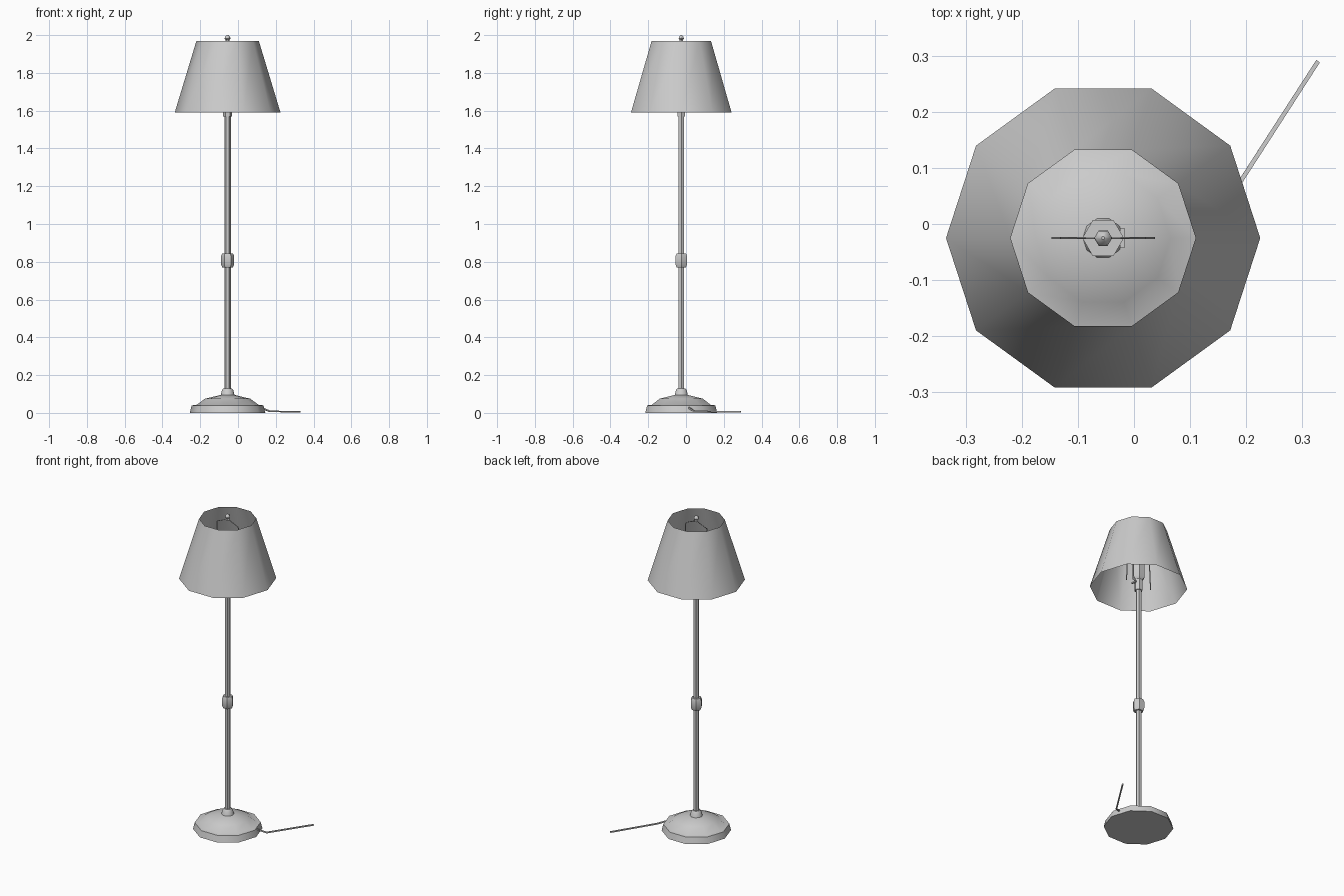
import bpy
import math
from mathutils import Vector

old = bpy.data.objects.get("Cube")
if old:
    bpy.data.objects.remove(old, do_unlink=True)

AXIS = Vector((-0.055, -0.025, 0))

grey = bpy.data.materials.new("plain_grey")
grey.use_nodes = True
grey.diffuse_color = (0.6, 0.6, 0.6, 1)
grey.node_tree.nodes["Principled BSDF"].inputs["Base Color"].default_value = (0.6, 0.6, 0.6, 1)


def add_mesh(name, verts, faces):
    mesh = bpy.data.meshes.new(name)
    mesh.from_pydata(verts, [], faces)
    mesh.materials.append(grey)
    obj = bpy.data.objects.new(name, mesh)
    bpy.context.collection.objects.link(obj)
    bpy.ops.object.select_all(action="DESELECT")
    obj.select_set(True)
    bpy.context.view_layer.objects.active = obj
    bpy.ops.object.shade_smooth_by_angle(angle=math.radians(40))
    return obj


def lathe(name, profile, sides, capped=True):
    """Turn (radius, height) pairs about the lamp axis."""
    verts, faces = [], []
    for r, z in profile:
        for i in range(sides):
            a = math.tau * i / sides
            verts.append(AXIS + Vector((r * math.cos(a), r * math.sin(a), z)))
    for k in range(len(profile) - 1):
        for i in range(sides):
            j = (i + 1) % sides
            faces.append((k * sides + i, k * sides + j,
                          (k + 1) * sides + j, (k + 1) * sides + i))
    if capped:
        last = (len(profile) - 1) * sides
        faces.append(tuple(reversed(range(sides))))
        faces.append(tuple(range(last, last + sides)))
    return add_mesh(name, verts, faces)


def wire(name, points, radius, sides=4):
    """Sweep a small polygon along a path."""
    pts = [Vector(p) for p in points]
    verts, faces = [], []
    for k, p in enumerate(pts):
        d = (pts[min(k + 1, len(pts) - 1)] - pts[max(k - 1, 0)]).normalized()
        ref = Vector((0, 0, 1)) if abs(d.z) < 0.9 else Vector((0, 1, 0))
        u = d.cross(ref).normalized()
        v = u.cross(d)
        for i in range(sides):
            a = math.tau * (i + 0.5) / sides
            verts.append(p + radius * (u * math.cos(a) + v * math.sin(a)))
    for k in range(len(pts) - 1):
        for i in range(sides):
            j = (i + 1) % sides
            faces.append((k * sides + j, k * sides + i,
                          (k + 1) * sides + i, (k + 1) * sides + j))
    n = len(verts)
    faces += [tuple(range(sides)), tuple(reversed(range(n - sides, n)))]
    return add_mesh(name, verts, faces)


# Foot: rim, low dome and neck
lathe("base", [(0.2, 0), (0.19, 0.04), (0.165, 0.042), (0.12, 0.075), (0.037, 0.095)], 10)
lathe("base_neck", [(0.037, 0.092), (0.03, 0.12), (0.022, 0.13)], 10)

# Pole with a middle joint
lathe("pole", [(0.017, 0.12), (0.017, 1.6)], 6)
lathe("pole_joint", [(0.028, 0.77), (0.035, 0.785), (0.035, 0.83), (0.028, 0.845)], 6)

# Bulb holder and its turn switch
lathe("socket_cup", [(0.024, 1.57), (0.024, 1.64)], 6)
lathe("socket", [(0.024, 1.64), (0.037, 1.655), (0.037, 1.75)], 6)
wire("switch_stem", [AXIS + Vector((x, 0, 1.615)) for x in (0.015, 0.032)], 0.006)
wire("switch_key", [AXIS + Vector((0.034, y, 1.615)) for y in (-0.018, 0.018)], 0.006)

# Wire frame carrying the shade
wire("harp", [AXIS + Vector(p) for p in (
    (-0.09, 0, 1.61), (-0.074, 0, 1.935), (0, 0, 1.968),
    (0.074, 0, 1.935), (0.09, 0, 1.61))], 0.003)

# Open tapered shade and finial
lathe("lampshade", [(0.28, 1.59), (0.165, 1.97)], 10, capped=False)
lathe("finial", [(0.012, 1.962), (0.01, 1.975), (0.016, 1.981), (0.013, 1.992), (0.003, 2.0)], 6)

# Power cord
wire("cord", [(0.115, 0.01, 0.03), (0.17, 0.045, 0.008), (0.328, 0.29, 0.006)], 0.0055)
